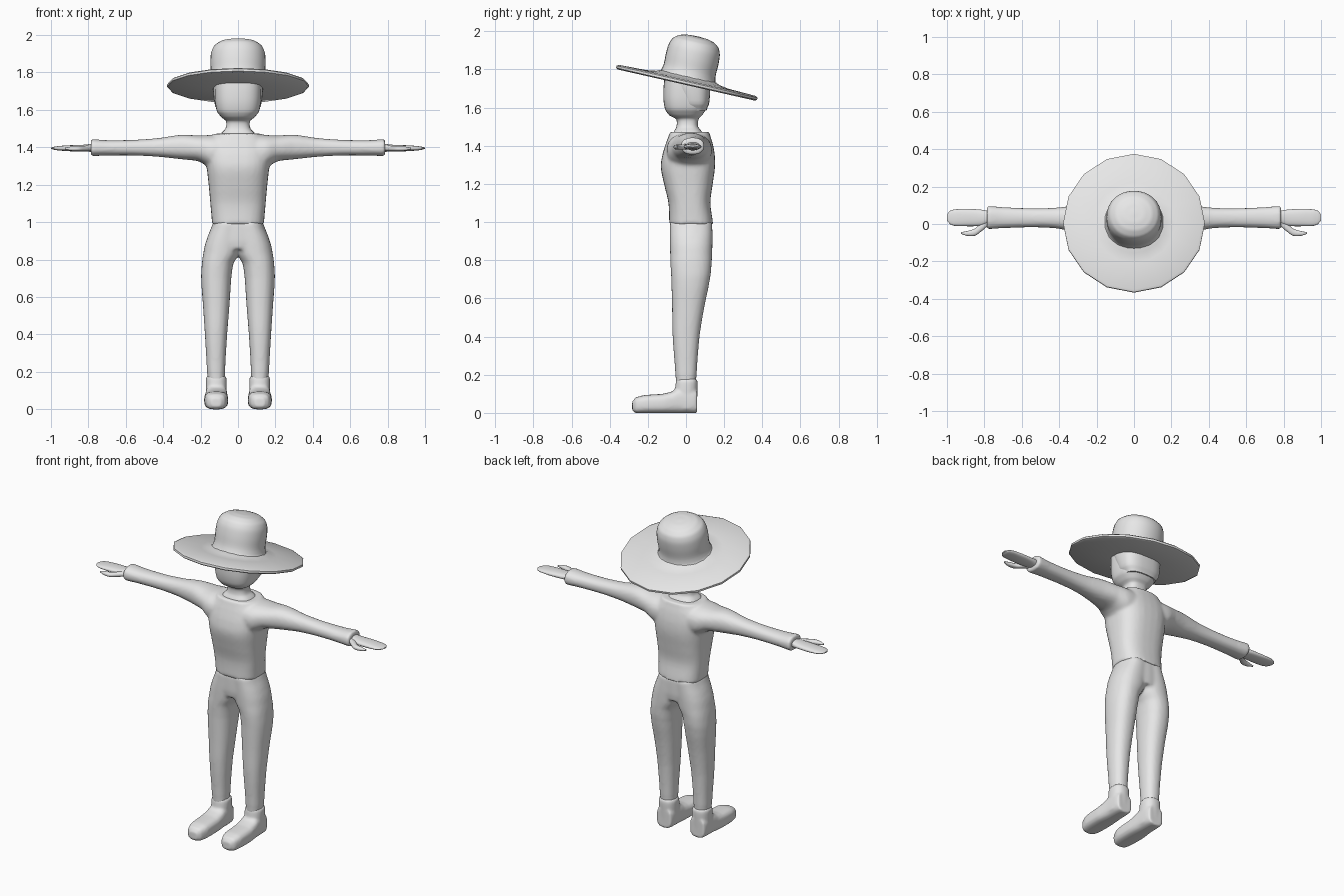
import bpy, bmesh, math

grey = bpy.data.materials.new("light grey")
grey.diffuse_color = (0.8, 0.8, 0.8, 1)


def smooth_rings(rings, steps=4):
    """Catmull-Rom interpolation between the given sections."""
    out = []
    for i in range(len(rings) - 1):
        a, b, c, d = (rings[max(i - 1, 0)], rings[i], rings[i + 1],
                      rings[min(i + 2, len(rings) - 1)])
        for k in range(steps):
            t = k / steps
            v = [0.5 * (2 * q + (r - p) * t + (2 * p - 5 * q + 4 * r - s) * t * t
                        + (3 * q - p - 3 * r + s) * t ** 3)
                 for p, q, r, s in zip(a, b, c, d)]
            v[0] = b[0] + (c[0] - b[0]) * t
            out.append(v)
    return out + [rings[-1]]


def loft(bm, rings, axis="z", power=2.3, n=32, sx=1, smooth=True):
    """Closed loft. Ring = (position, a min, a max, b min, b max)."""
    loops = []
    for t, a0, a1, b0, b1 in (smooth_rings(rings) if smooth else rings):
        loop = []
        for k in range(n):
            w = 2 * math.pi * k / n
            c, s = math.cos(w), math.sin(w)
            a = (a0 + a1) / 2 + (a1 - a0) / 2 * math.copysign(abs(c) ** (2 / power), c)
            b = (b0 + b1) / 2 + (b1 - b0) / 2 * math.copysign(abs(s) ** (2 / power), s)
            x, y, z = {"z": (a, b, t), "x": (t, a, b), "y": (a, t, b)}[axis]
            loop.append(bm.verts.new((x * sx, y, z)))
        loops.append(loop)
    for p, q in zip(loops, loops[1:]):
        for k in range(n):
            bm.faces.new((p[k], p[(k + 1) % n], q[(k + 1) % n], q[k]))
    bm.faces.new(loops[0])
    bm.faces.new(loops[-1])


def finish(name, bm, voxel=0, relax=4, angle=50):
    """Make the object; voxel > 0 fuses overlapping lofts into one skin."""
    bmesh.ops.recalc_face_normals(bm, faces=bm.faces[:])
    me = bpy.data.meshes.new(name)
    bm.to_mesh(me)
    bm.free()
    me.materials.append(grey)
    ob = bpy.data.objects.new(name, me)
    bpy.context.collection.objects.link(ob)
    bpy.ops.object.select_all(action="DESELECT")
    ob.select_set(True)
    bpy.context.view_layer.objects.active = ob
    if voxel:
        m = ob.modifiers.new("fuse", "REMESH")
        m.mode, m.voxel_size, m.use_smooth_shade = "VOXEL", voxel, True
        s = ob.modifiers.new("relax", "SMOOTH")
        s.factor, s.iterations = 0.5, relax
    else:
        bpy.ops.object.shade_smooth_by_angle(angle=math.radians(angle))
    return ob


# Shirt: torso and two sleeves
bm = bmesh.new()
loft(bm, [(.988, -.139, .139, -.088, .142), (1.1, -.148, .148, -.092, .128),
          (1.2, -.157, .157, -.115, .14), (1.29, -.167, .167, -.132, .152),
          (1.36, -.175, .175, -.122, .15), (1.42, -.165, .165, -.103, .138),
          (1.473, -.125, .125, -.085, .122)], power=2.7)
for s in (1, -1):
    loft(bm, [(.05, -.1, .135, 1.27, 1.47), (.15, -.1, .135, 1.29, 1.466),
              (.21, -.075, .12, 1.325, 1.463), (.3, -.047, .102, 1.336, 1.467),
              (.42, -.023, .087, 1.349, 1.45), (.55, -.018, .084, 1.356, 1.44),
              (.7, -.022, .09, 1.356, 1.438), (.787, -.028, .097, 1.353, 1.444)],
         axis="x", sx=s)
finish("shirt", bm, voxel=.01)

# Trousers: hips and two legs
bm = bmesh.new()
loft(bm, [(.855, -.15, .15, -.078, .132), (.9, -.168, .168, -.084, .137),
          (1.0, -.134, .134, -.084, .137)])
for s in (1, -1):
    loft(bm, [(.15, .07, .162, -.053, .053), (.2, .069, .166, -.056, .056),
              (.4, .058, .177, -.07, .071), (.55, .046, .187, -.073, .095),
              (.7, .036, .197, -.077, .125), (.78, .024, .193, -.081, .134),
              (.83, -.006, .186, -.083, .137), (.9, -.02, .17, -.085, .139),
              (1.0, -.02, .132, -.085, .138)], sx=s)
finish("trousers", bm, voxel=.01)

# Shoes and hands
for side, s in (("left", 1), ("right", -1)):
    bm = bmesh.new()
    loft(bm, [(-.282, .09, .143, .012, .06), (-.265, .07, .165, 0, .08),
              (-.22, .055, .178, -.001, .093), (-.12, .053, .181, -.001, .1),
              (-.075, .055, .177, -.001, .112), (-.04, .057, .174, -.001, .13),
              (.03, .06, .171, -.001, .13), (.058, .066, .166, 0, .12)],
         axis="y", power=3, sx=s)
    loft(bm, [(.02, .06, .171, -.058, .057), (.1, .06, .171, -.06, .06),
              (.165, .061, .171, -.053, .061), (.178, .068, .165, -.047, .055)], sx=s)
    finish(side + "_shoe", bm, voxel=.008, relax=3)

    bm = bmesh.new()
    loft(bm, [(.77, .005, .07, 1.375, 1.42), (.82, -.01, .077, 1.378, 1.414),
              (.9, -.012, .081, 1.379, 1.411), (.96, -.01, .078, 1.383, 1.407),
              (.985, 0, .07, 1.387, 1.403), (1.0, .018, .052, 1.392, 1.399)],
         axis="x", n=20, sx=s)
    loft(bm, [(.78, -.012, .03, 1.382, 1.41), (.81, -.035, .012, 1.38, 1.409),
              (.85, -.063, -.024, 1.38, 1.406), (.895, -.063, -.038, 1.382, 1.404),
              (.925, -.053, -.043, 1.389, 1.398)],
         axis="x", n=14, sx=s)
    finish(side + "_hand", bm)

# Head with neck
bm = bmesh.new()
loft(bm, [(1.45, -.1, .1, -.075, .1), (1.472, -.092, .092, -.065, .085),
          (1.5, -.067, .067, -.05, .064), (1.54, -.064, .064, -.052, .066),
          (1.56, -.088, .088, -.088, .085), (1.59, -.112, .112, -.109, .104),
          (1.64, -.122, .122, -.118, .115), (1.7, -.125, .125, -.118, .119),
          (1.76, -.125, .125, -.113, .119)], power=2.7)
finish("head", bm)

# Hair, a shell around the back of the head
bm = bmesh.new()
loft(bm, [(1.585, -.1, .1, -.01, .108), (1.62, -.122, .122, -.03, .121),
          (1.69, -.132, .132, -.06, .127), (1.74, -.133, .133, -.08, .127)], power=2.7)
finish("hair", bm)

# Tilted hat: sixteen-sided brim and round crown
bm = bmesh.new()
brim = [(-.012, .1), (-.012, .368), (-.006, .379), (.006, .379), (.013, .366),
        (.018, .22), (.026, .17), (.04, .14)]
loft(bm, [(z, -r, r, -r, r) for z, r in brim], power=2, n=16, smooth=False)
hat = [finish("hat_brim", bm)]
bm = bmesh.new()
crown = [(.015, .165), (.035, .151), (.07, .144), (.13, .145), (.18, .141),
         (.215, .126), (.237, .095), (.247, .055), (.25, .01)]
loft(bm, [(z, -r * 1.02, r * 1.02, -r * .97, r * .97) for z, r in crown], power=2.1)
hat.append(finish("hat_crown", bm))
for ob in hat:
    ob.location = (0, .004, 1.73)
    ob.rotation_euler.x = math.radians(-12.8)
